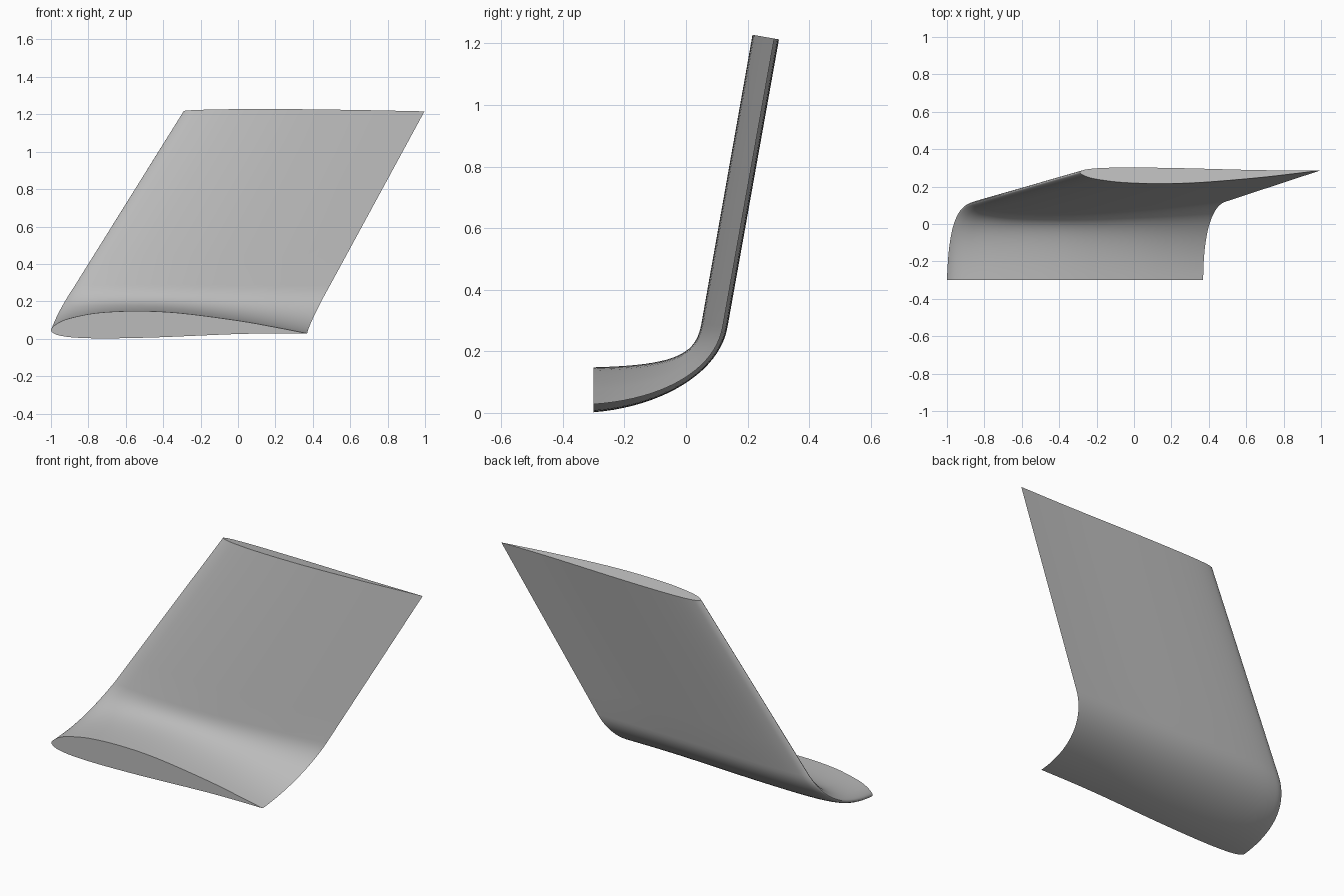
import bpy
import bmesh
import math
from mathutils import Vector

cube = bpy.data.objects.get("Cube")
if cube:
    bpy.data.objects.remove(cube, do_unlink=True)

grey = bpy.data.materials.new("plain_grey")
grey.use_nodes = True
colour = (0.5, 0.5, 0.5, 1)
grey.diffuse_color = colour
grey.node_tree.nodes["Principled BSDF"].inputs["Base Color"].default_value = colour


def smooth_curve(points, steps):
    """Catmull-Rom curve through the given points."""
    pts = [Vector(p) for p in points]
    pts = [2 * pts[0] - pts[1]] + pts + [2 * pts[-1] - pts[-2]]
    out = []
    for a, b, c, d in zip(pts, pts[1:], pts[2:], pts[3:]):
        for i in range(steps):
            t = i / steps
            out.append(0.5 * (2 * b + (c - a) * t + (2 * a - 5 * b + 4 * c - d) * t ** 2
                              + (3 * b - a - 3 * c + d) * t ** 3))
    return out


def bezier(p, t):
    u = 1 - t
    return p[0] * u ** 3 + 3 * p[1] * u * u * t + 3 * p[2] * u * t * t + p[3] * t ** 3


# Aerofoil loop: chord fraction and height between the lower and upper rails
aerofoil = [(1, .18), (.88, .4), (.73, .65), (.5, .93), (.33, 1), (.18, .93), (.08, .75),
            (.035, .6), (.01, .44), (0, .3), (.01, .19), (.035, .1), (.1, .025), (.22, 0),
            (.42, .04), (.7, .15), (.85, .18), (1, .18)]
section = smooth_curve(aerofoil, 4)

# Rails of the bend (x, y, z of leading edge, trailing edge, upper and lower skin)
upper = [Vector(p) for p in ((-.3, .148), (-.03, .155), (.032, .19), (.05, .29))]
lower = [Vector(p) for p in ((-.3, .002), (-.08, .02), (.11, .13), (.135, .28))]
leading = (-1, -.992, -.965, -.873)
trailing = (.37, .37, .41, .49)
stations = [tuple(bezier(r, i / 20) for r in (leading, trailing, upper, lower))
            for i in range(21)]

# Straight upright blade, ending at the tip
tip = (-.29, .997, Vector((.216, 1.228)), Vector((.302, 1.213)))
base = stations[-1]
for i in range(1, 7):
    stations.append(tuple(a + (b - a) * i / 6 for a, b in zip(base, tip)))

# Loft the sections into a closed winglet
bm = bmesh.new()
rings = []
for lead, trail, top, bottom in stations:
    ring = []
    for s, h in section:
        yz = bottom + (top - bottom) * h
        ring.append(bm.verts.new((lead + (trail - lead) * s, yz.x, yz.y)))
    rings.append(ring)
n = len(section)
for a, b in zip(rings, rings[1:]):
    for i in range(n):
        j = (i + 1) % n
        bm.faces.new((a[i], a[j], b[j], b[i]))
bm.faces.new(rings[0])
bm.faces.new(rings[-1])
bmesh.ops.recalc_face_normals(bm, faces=bm.faces)
mesh = bpy.data.meshes.new("winglet")
bm.to_mesh(mesh)
bm.free()
mesh.materials.append(grey)
winglet = bpy.data.objects.new("winglet", mesh)
bpy.context.collection.objects.link(winglet)
bpy.context.view_layer.objects.active = winglet
winglet.select_set(True)
bpy.ops.object.shade_smooth_by_angle(angle=math.radians(35))
